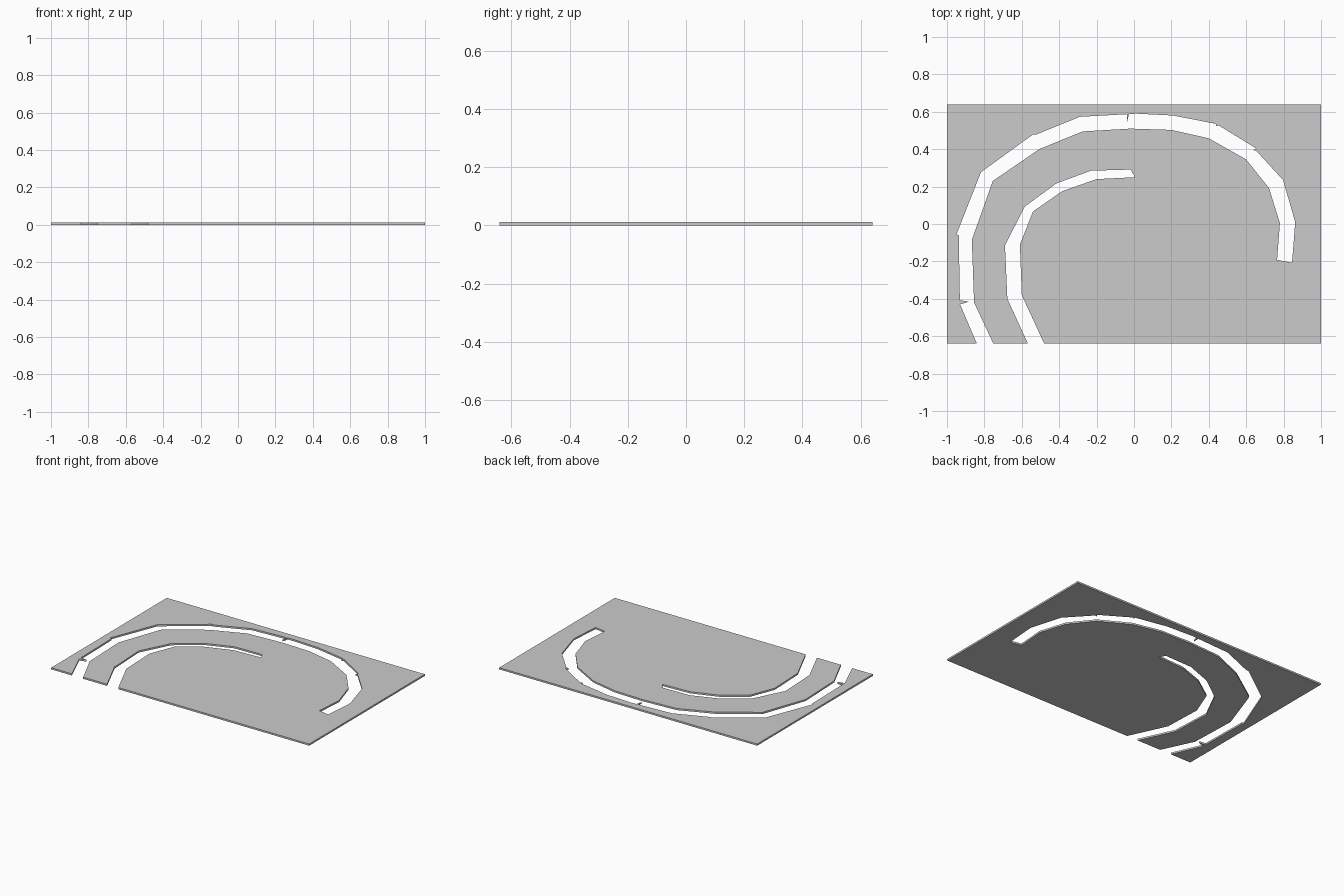
import bpy, bmesh

if "Cube" in bpy.data.objects:
    bpy.data.objects.remove(bpy.data.objects["Cube"])

HALF_X, HALF_Y, THICK = 1.0, 0.64, 0.012

# Long outer slot: outer bank (with its small nicks), then inner bank back to the front edge
outer_slot = [
    (-.84, -.64), (-.93, -.43), (-.882, -.415), (-.931, -.408), (-.937, -.06), (-.949, -.055),
    (-.818, .277), (-.538, .48), (-.524, .478), (-.29, .573), (-.037, .587), (-.037, .545),
    (-.027, .588), (.01, .59), (.21, .58), (.44, .535), (.437, .522), (.453, .527),
    (.652, .405), (.636, .393), (.652, .393), (.797, .235), (.862, .01), (.845, -.207),
    (.765, -.192), (.78, .005), (.722, .192), (.60, .345), (.40, .458), (.20, .503),
    (-.02, .51), (-.275, .495), (-.507, .40), (-.755, .23), (-.867, -.085), (-.855, -.42),
    (-.752, -.64)]

# Short inner slot
inner_slot = [
    (-.567, -.64), (-.677, -.40), (-.69, -.115), (-.584, .093), (-.415, .217), (-.23, .285),
    (-.018, .291), (.005, .25), (-.20, .24), (-.385, .175), (-.54, .067), (-.61, -.11),
    (-.60, -.38), (-.48, -.64)]

# Plate outline, running along the front edge through both slots
outline = ([(-HALF_X, -HALF_Y)] + outer_slot + inner_slot +
           [(HALF_X, -HALF_Y), (HALF_X, HALF_Y), (-HALF_X, HALF_Y)])

# Fill the outline and extrude it to a thin slab
bm = bmesh.new()
base = bm.faces.new([bm.verts.new((x, y, 0)) for x, y in outline])
top = bmesh.ops.extrude_face_region(bm, geom=[base], use_keep_orig=True)
bmesh.ops.translate(bm, vec=(0, 0, THICK),
                    verts=[g for g in top["geom"] if isinstance(g, bmesh.types.BMVert)])
bmesh.ops.recalc_face_normals(bm, faces=bm.faces)
bmesh.ops.triangulate(bm, faces=[f for f in bm.faces if len(f.verts) > 4],
                      ngon_method='EAR_CLIP')

mesh = bpy.data.meshes.new("slotted_plate")
bm.to_mesh(mesh)
bm.free()
plate = bpy.data.objects.new("slotted_plate", mesh)
bpy.context.collection.objects.link(plate)
